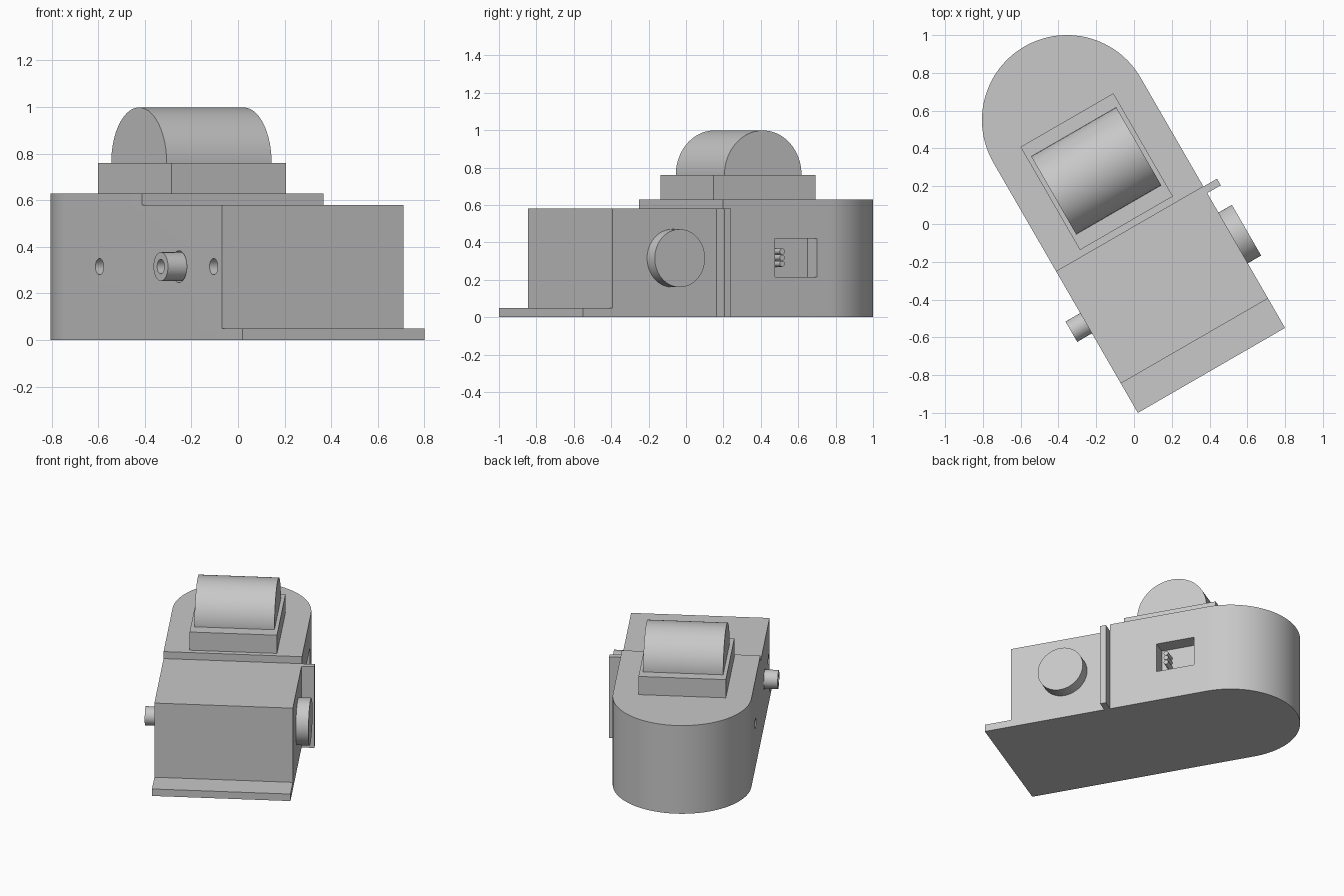
import bpy, bmesh, math
from mathutils import Matrix, Vector

if "Cube" in bpy.data.objects:
    bpy.data.objects.remove(bpy.data.objects["Cube"])

# Whole device is turned 30 degrees; local origin is the centre of the rounded end
PLACE = Matrix.Translation((-0.355, 0.55, 0)) @ Matrix.Rotation(math.radians(30), 4, 'Z')

grey = bpy.data.materials.new("plain_grey")
grey.diffuse_color = (0.58, 0.58, 0.58, 1)
grey.use_nodes = True
grey.node_tree.nodes["Principled BSDF"].inputs["Base Color"].default_value = grey.diffuse_color


def finish(name, bm):
    bmesh.ops.recalc_face_normals(bm, faces=bm.faces[:])
    bm.transform(PLACE)
    mesh = bpy.data.meshes.new(name)
    bm.to_mesh(mesh)
    bm.free()
    mesh.materials.append(grey)
    obj = bpy.data.objects.new(name, mesh)
    bpy.context.collection.objects.link(obj)
    return obj


def box(name, x0, x1, y0, y1, z0, z1):
    bm = bmesh.new()
    bmesh.ops.create_cube(bm, size=1)
    for v in bm.verts:
        v.co = ((x0, x1)[v.co.x > 0], (y0, y1)[v.co.y > 0], (z0, z1)[v.co.z > 0])
    return finish(name, bm)


def prism(name, points, direction):
    bm = bmesh.new()
    face = bm.faces.new([bm.verts.new(p) for p in points])
    top = bmesh.ops.extrude_face_region(bm, geom=[face])
    moved = [g for g in top["geom"] if isinstance(g, bmesh.types.BMVert)]
    bmesh.ops.translate(bm, verts=moved, vec=Vector(direction))
    return finish(name, bm)


def rod(name, x0, x1, y, z, r, n=48, sweep=2 * math.pi):
    """Cylinder along local x; a half turn gives a half cylinder."""
    count = n if sweep > 6 else n + 1
    pts = [(x0, y + r * math.cos(sweep * i / n), z + r * math.sin(sweep * i / n))
           for i in range(count)]
    return prism(name, pts, (x1 - x0, 0, 0))


def cut(obj, cutters):
    bpy.context.view_layer.objects.active = obj
    for c in cutters:
        mod = obj.modifiers.new("cut", 'BOOLEAN')
        mod.operation = 'DIFFERENCE'
        mod.solver = 'EXACT'
        mod.object = c
        bpy.ops.object.modifier_apply(modifier=mod.name)
        bpy.data.objects.remove(c)


# Housing: straight sides with a round back
R = 0.45
outline = [(-R, -1.53, 0), (R, -1.53, 0)]
outline += [(R * math.cos(math.pi * i / 64), R * math.sin(math.pi * i / 64), 0) for i in range(65)]
housing = prism("housing", outline, (0, 0, 0.63))
cut(housing, [
    box("step_cutter", -1, 1, -1.8, -0.666, 0.58, 1),
    box("lip_cutter", -1, 1, -1.8, -1.35, 0.05, 1),
    box("window_cutter", 0.35, 0.6, -0.346, -0.087, 0.215, 0.42),
    rod("back_hole_cutter", -0.6, -0.39, -0.30, 0.315, 0.035, 32),
    rod("front_hole_cutter", -0.6, -0.39, -1.28, 0.315, 0.035, 32),
    rod("socket_hole_cutter", -0.6, -0.41, -0.982, 0.315, 0.068, 48),
])

# Pedestal and half-round top
box("pedestal", -0.284, 0.284, -0.63, 0, 0.63, 0.76)
rod("half_round_top", -0.26, 0.26, -0.31, 0.76, 0.238, 64, math.pi)

# Right side: flange, knob and the pins in the window
box("side_flange", 0.45, 0.533, -0.706, -0.666, 0, 0.58)
rod("knob", 0.44, 0.532, -0.98, 0.315, 0.155, 64)
for k in (-1, 0, 1):
    rod("pin", 0.34, 0.43, -0.289, 0.318 + k * 0.033, 0.016, 16)

# Left side: hollow socket
socket = rod("socket", -0.54, -0.40, -0.982, 0.315, 0.062)
cut(socket, [rod("bore_cutter", -0.6, -0.44, -0.982, 0.315, 0.031, 32)])

# Smooth curved walls, keep edges sharp
bpy.ops.object.select_all(action='SELECT')
bpy.context.view_layer.objects.active = housing
bpy.ops.object.shade_smooth_by_angle(angle=math.radians(30))
